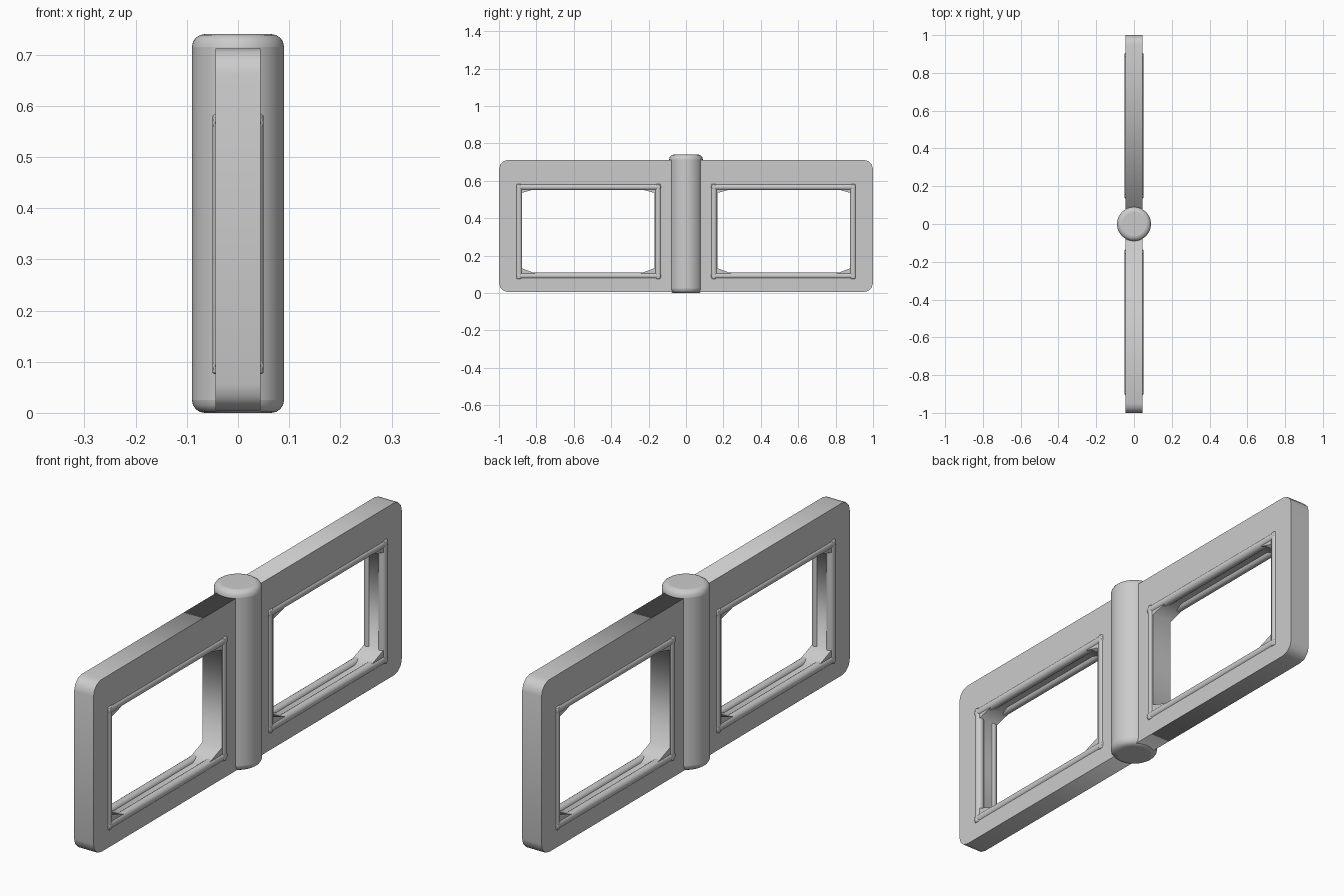
import bpy, math
from mathutils import Vector

if "Cube" in bpy.data.objects:
    bpy.data.objects.remove(bpy.data.objects["Cube"])

def rounded_rect(y0, y1, z0, z1, r):
    # inner side square, outer corners rounded
    pts = [(y0, z1), (y0, z0)]
    for cz, start in ((z0 + r, -90), (z1 - r, 0)):
        for i in range(4):
            a = math.radians(start + 30 * i)
            pts.append((y1 - r + r * math.cos(a), cz + r * math.sin(a)))
    return pts

def select_only(ob):
    bpy.ops.object.select_all(action='DESELECT')
    ob.select_set(True)
    bpy.context.view_layer.objects.active = ob

def panel(name, side, loops, half):
    # flat outline with a hole, extruded along x
    cu = bpy.data.curves.new(name, 'CURVE')
    cu.dimensions = '2D'
    cu.fill_mode = 'BOTH'
    cu.extrude = half
    for pts in loops:
        sp = cu.splines.new('POLY')
        sp.points.add(len(pts) - 1)
        for p, (y, z) in zip(sp.points, pts):
            p.co = (side * y, z, 0, 1)
        sp.use_cyclic_u = True
    ob = bpy.data.objects.new(name, cu)
    bpy.context.collection.objects.link(ob)
    ob.rotation_euler = (math.pi / 2, 0, math.pi / 2)
    select_only(ob)
    bpy.ops.object.convert(target='MESH')

def rod(name, a, b, r, verts, bevel, segs):
    a, b = Vector(a), Vector(b)
    d = b - a
    bpy.ops.mesh.primitive_cylinder_add(vertices=verts, radius=r, depth=d.length, location=(a + b) / 2)
    ob = bpy.context.object
    ob.name = name
    ob.rotation_euler = d.to_track_quat('Z', 'Y').to_euler()
    m = ob.modifiers.new('round_ends', 'BEVEL')
    m.width = bevel
    m.segments = segs
    m.limit_method = 'ANGLE'
    m.angle_limit = math.radians(60)
    select_only(ob)
    bpy.ops.object.shade_smooth_by_angle(angle=math.radians(40))

# central post with rounded ends
rod('center_post', (0, 0, 0), (0, 0, 0.74), 0.09, 48, 0.025, 4)

outline = rounded_rect(0.0, 1.0, 0.005, 0.712, 0.05)
opening = [(0.27, 0.095), (0.78, 0.095), (0.88, 0.133), (0.88, 0.535),
           (0.78, 0.563), (0.27, 0.563), (0.168, 0.535), (0.168, 0.133)]

for side, label in ((1, 'back'), (-1, 'front')):
    # frame panel
    panel(label + '_frame', side, (outline, opening), 0.044)
    # round trim bars on both faces of the opening
    for x in (-0.0325, 0.0325):
        for z in (0.092, 0.567):
            rod(label + '_rail_trim', (x, side * 0.135, z), (x, side * 0.905, z), 0.0175, 16, 0.004, 2)
        for y in (0.149, 0.893):
            rod(label + '_side_trim', (x, side * y, 0.076), (x, side * y, 0.583), 0.0175, 16, 0.004, 2)
